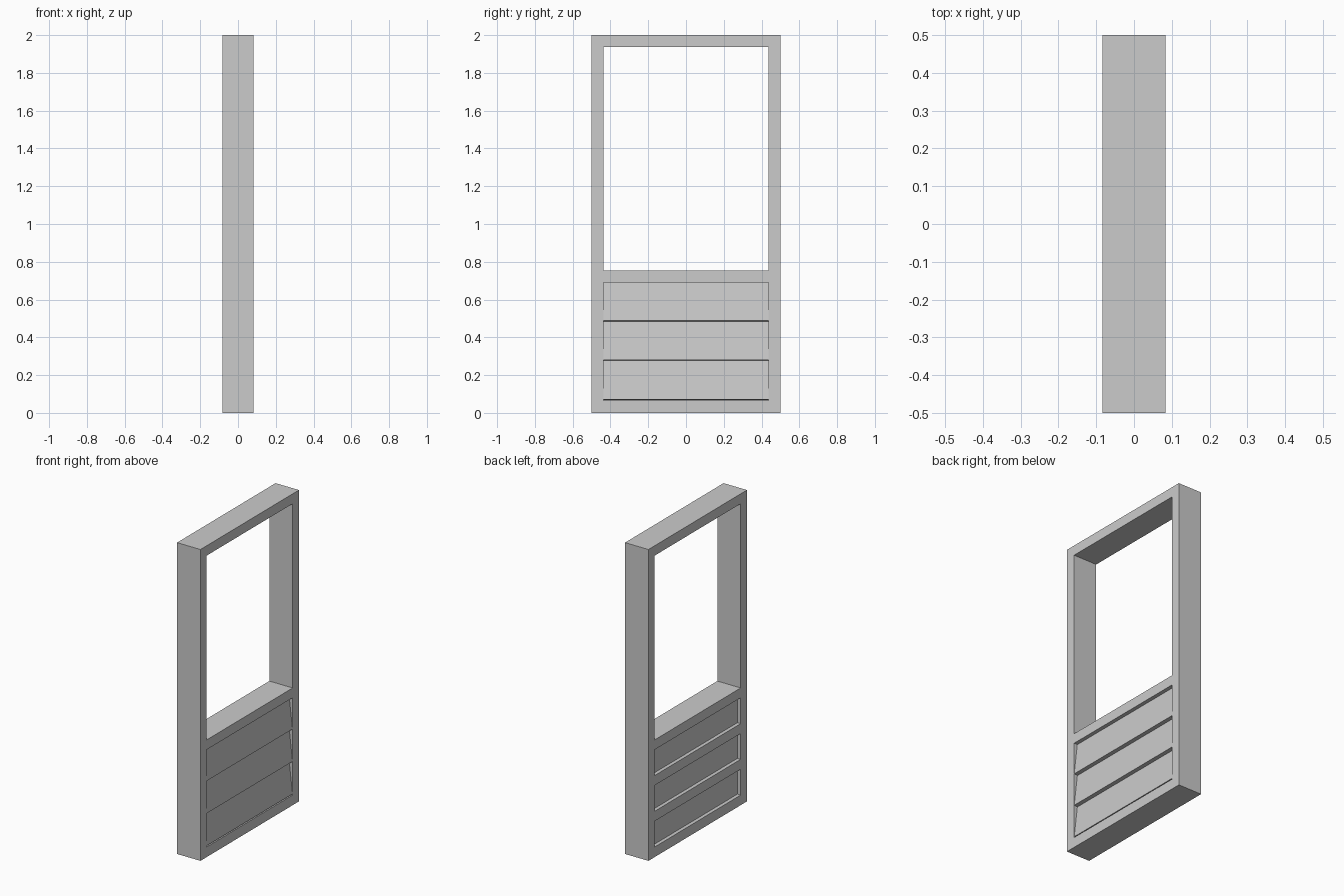
import bpy, bmesh, math
from mathutils import Matrix

if "Cube" in bpy.data.objects:
    bpy.data.objects.remove(bpy.data.objects["Cube"])

D, W, H, T = 0.083, 0.5, 2.0, 0.0635    # half depth, half width, height, rail width
INNER = W - T
LOW, TOP = 0.065, 0.69                  # lower opening


def box(name, x0, x1, y, z0, z1, tilt=0.0):
    """Box symmetric in y; tilt leans it about its own centre."""
    bm = bmesh.new()
    centre = Matrix.Translation(((x0 + x1) / 2, 0, (z0 + z1) / 2))
    bmesh.ops.create_cube(bm, size=1, matrix=centre @ Matrix.Rotation(tilt, 4, 'Y')
                          @ Matrix.Diagonal((x1 - x0, 2 * y, z1 - z0, 1)))
    mesh = bpy.data.meshes.new(name)
    bm.to_mesh(mesh)
    bm.free()
    ob = bpy.data.objects.new(name, mesh)
    bpy.context.collection.objects.link(ob)
    return ob


def cut(target, cutter):
    mod = target.modifiers.new("cut", 'BOOLEAN')
    mod.operation, mod.solver, mod.object = 'DIFFERENCE', 'EXACT', cutter
    bpy.context.view_layer.objects.active = target
    bpy.ops.object.modifier_apply(modifier=mod.name)
    bpy.data.objects.remove(cutter)


# Frame with window opening and a pocket for the boards
frame = box("frame", -D, D, W, 0, H)
cut(frame, box("window_cutter", -1, 1, INNER, 0.753, H - T))
cut(frame, box("pocket_cutter", -0.04, 1, INNER, LOW, TOP))

# Three openings on the back, separated by rails
gap = (TOP - LOW - 2 * T) / 3
for i in range(3):
    z = LOW + i * (gap + T)
    cut(frame, box("back_cutter", -1, 0, INNER, z, z + gap))

# Flat backing panel set in from the back face
box("backing_panel", -0.06, 0.03, INNER, LOW, TOP)

# Overlapping boards, each leaning in at the top
pitch = (TOP - LOW) / 3
for i in range(3):
    z = LOW + i * pitch
    box(f"board_{i + 1}", 0.04, 0.07, INNER, z + 0.004, z + pitch + 0.002, -math.radians(6.5))
